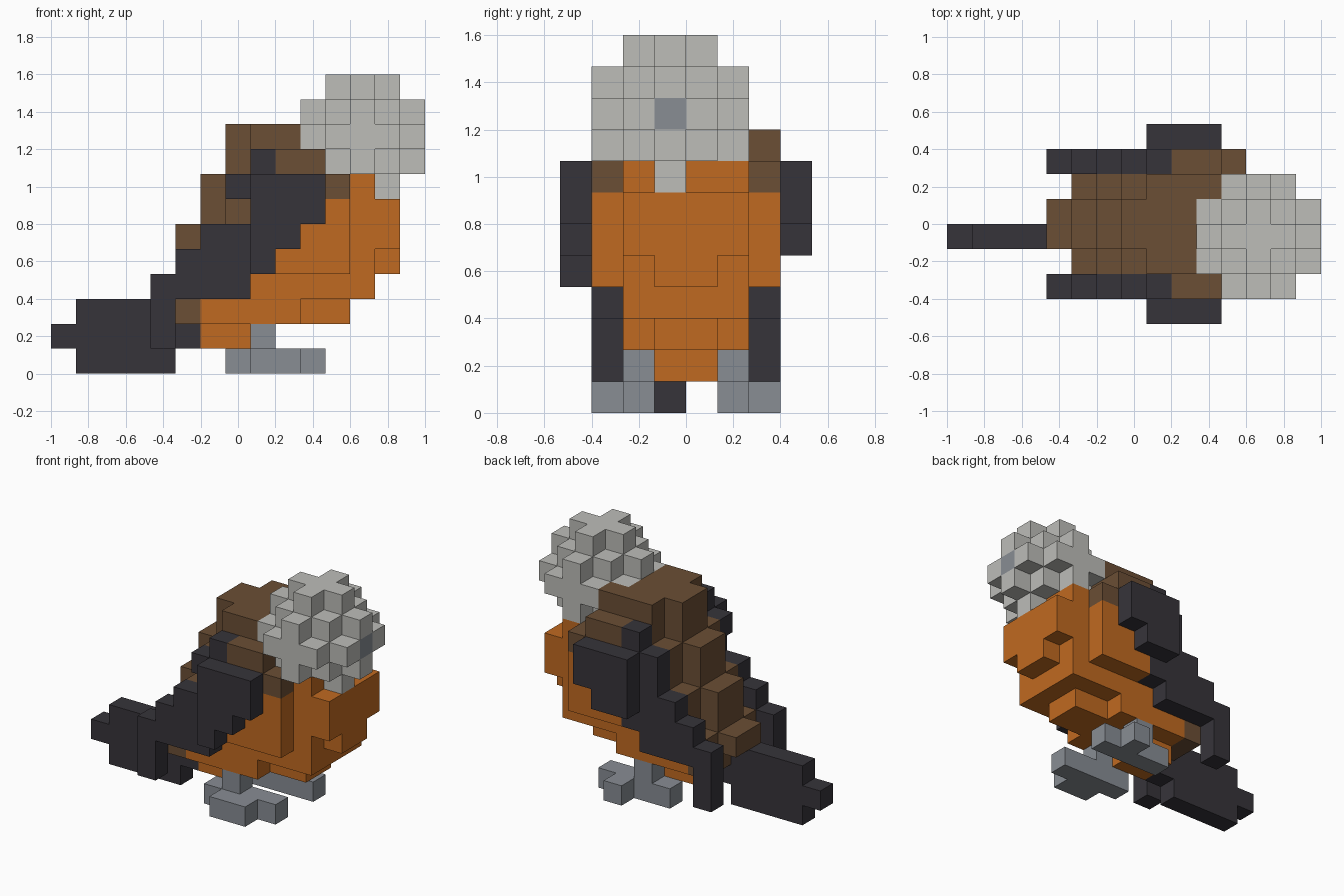
import bpy
import bmesh
from mathutils import Vector

if "Cube" in bpy.data.objects:
    bpy.data.objects.remove(bpy.data.objects["Cube"], do_unlink=True)

UNIT = 2 / 15                      # edge length of one building block
ORIGIN = Vector((-1, -4 * UNIT, 0))
taken = {}                         # block position -> part name
parts = {}                         # part name -> material


def material(name, rgb):
    mat = bpy.data.materials.new(name)
    mat.use_nodes = True
    mat.diffuse_color = (*rgb, 1)
    bsdf = mat.node_tree.nodes["Principled BSDF"]
    bsdf.inputs["Base Color"].default_value = (*rgb, 1)
    bsdf.inputs["Roughness"].default_value = 0.9
    return mat


def blocks(x, y, z):
    """All block positions inside three half-open ranges."""
    return [(i, j, k) for i in range(*x) for j in range(*y) for k in range(*z)]


def flip(y):
    """Mirror a y range to the other side of the body."""
    return (8 - y[1], 8 - y[0])


def claim(name, mat, cells):
    """Give free blocks to a part; the first part to claim a block keeps it."""
    parts[name] = mat
    for cell in cells:
        taken.setdefault(cell, name)


def claim_boxes(name, mat, *boxes):
    for box in boxes:
        claim(name, mat, blocks(*box))


def build(name, mat):
    """Make the outer skin of a part's blocks."""
    bm = bmesh.new()
    for cell in [c for c, owner in taken.items() if owner == name]:
        centre = Vector(cell) + Vector((0.5, 0.5, 0.5))
        for axis in range(3):
            for sign in (-1, 1):
                n = Vector((0, 0, 0))
                n[axis] = sign
                if tuple(int(a + b) for a, b in zip(cell, n)) in taken:
                    continue
                u = Vector((0, 0, 0))
                u[(axis + 1) % 3] = 1
                v = n.cross(u)
                corners = [n + u + v, n - u + v, n - u - v, n + u - v]
                bm.faces.new([bm.verts.new((centre + c / 2) * UNIT + ORIGIN)
                              for c in corners])
    bmesh.ops.remove_doubles(bm, verts=bm.verts, dist=UNIT / 100)
    bmesh.ops.dissolve_limit(bm, angle_limit=0.01, verts=bm.verts, edges=bm.edges)
    mesh = bpy.data.meshes.new(name)
    bm.to_mesh(mesh)
    bm.free()
    mesh.materials.append(mat)
    bpy.context.collection.objects.link(bpy.data.objects.new(name, mesh))


orange = material("orange_plumage", (0.527, 0.144, 0.015))
brown = material("brown_plumage", (0.147, 0.077, 0.035))
dark = material("dark_feathers", (0.037, 0.034, 0.042))
pale = material("pale_grey_head", (0.51, 0.51, 0.485))
grey = material("slate_grey", (0.246, 0.266, 0.296))

CORE, WIDE = (3, 5), (2, 6)        # narrow and wide spans of the trunk

# Beak: one block set flush in the face
claim("beak", grey, [(14, 3, 9)])

# Chest and belly
claim_boxes("belly", orange,
            ((6, 8), CORE, (1, 2)),
            ((6, 10), WIDE, (2, 3)), ((6, 12), CORE, (2, 3)),
            ((8, 13), WIDE, (3, 5)), ((13, 14), CORE, (4, 5)),
            ((10, 14), WIDE, (5, 7)), ((12, 13), (2, 3), (7, 8)),
            ((12, 13), (4, 6), (7, 8)))

# Round head: a block ball
claim("head", pale,
      [c for c in blocks((10, 15), (1, 6), (7, 12))
       if (Vector(c) - Vector((12, 3, 9))).length_squared < 5.5])

# Stepped back, each two-row step one block further forward
for step in range(4):
    rows = (2 + 2 * step, 4 + 2 * step)
    end = 8 + step if step < 3 else 11
    claim_boxes("back", brown, ((5 + step, end), WIDE, rows))
    low = rows[0] + (step == 0)
    claim_boxes("back", brown, ((4 + step, end), CORE, (low, rows[1])))
claim_boxes("back", brown, ((10, 12), WIDE, (7, 8)))

# Wings, flanks and shoulders on both sides
wing_rows = [(1, 4, 5), (2, 4, 5), (3, 4, 8), (4, 5, 9), (5, 6, 10),
             (6, 8, 11), (7, 7, 11), (8, 8, 9)]
for side in ("right", "left"):
    inner, outer = (1, 2), (0, 1)
    if side == "left":
        inner, outer = flip(inner), flip(outer)
    wing = side + "_wing"
    for row, start, end in wing_rows:
        claim_boxes(wing, dark, ((start, end), inner, (row, row + 1)))
    claim_boxes(wing, dark, ((8, 11), outer, (6, 8)), ((8, 10), outer, (5, 6)))
    if side == "right":
        claim_boxes(wing, dark, ((8, 9), outer, (4, 5)))
    else:
        claim_boxes(wing, dark, ((7, 8), inner, (6, 7)))
    claim_boxes(side + "_flank", orange, ((9, 12), inner, (4, 7)))
    claim_boxes(side + "_shoulder", brown,
                ((11, 12), inner, (7, 8)), ((9, 11), inner, (8, 9)))

# Tail, one block thick
claim_boxes("tail", dark, ((1, 5), (3, 4), (0, 3)), ((0, 6), (3, 4), (1, 2)))

# Legs and feet
for side in ("right", "left"):
    leg, toe, heel = (2, 3), (1, 2), 8
    if side == "left":
        leg, toe, heel = flip(leg), flip(toe), 9
    claim_boxes(side + "_foot", grey,
                ((8, 9), leg, (1, 2)), ((7, 11), leg, (0, 1)),
                ((heel, 10), toe, (0, 1)))

for part, mat in parts.items():
    build(part, mat)
